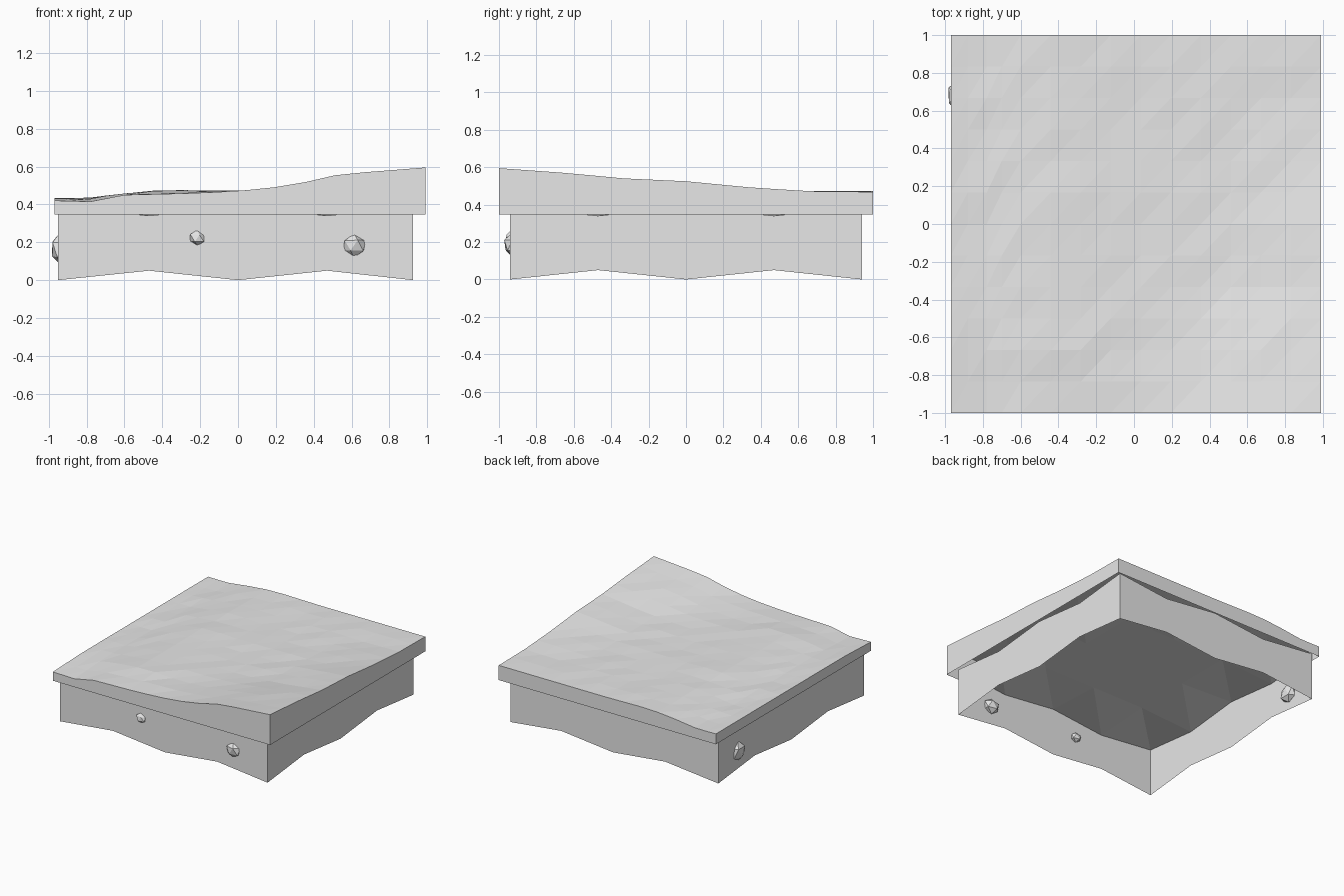
import bpy, bmesh, random
from mathutils import Vector

cube = bpy.data.objects.get("Cube")
if cube:
    bpy.data.objects.remove(cube, do_unlink=True)
random.seed(4)

# Single stone grey material
grey = bpy.data.materials.new("light_grey")
grey.use_nodes = True
colour = (0.8, 0.8, 0.8, 1)
grey.diffuse_color = colour
grey.node_tree.nodes["Principled BSDF"].inputs["Base Color"].default_value = colour

X0, X1, Y0, Y1 = -0.97, 0.99, -1.0, 1.0          # slab edges
WX0, WX1, WY0, WY1 = -0.95, 0.925, -0.94, 0.94   # wall planes
RIM = 0.348


def finish(bm, name):
    mesh = bpy.data.meshes.new(name)
    bm.to_mesh(mesh)
    bm.free()
    mesh.materials.append(grey)
    obj = bpy.data.objects.new(name, mesh)
    bpy.context.collection.objects.link(obj)


def lerp_profile(points, t):
    for (a, u), (b, v) in zip(points, points[1:]):
        if t <= b:
            return u + (v - u) * max(0, t - a) / (b - a)
    return points[-1][1]


def sheet(bm, xs, ys, height, up=True):
    """Triangulated height field; returns its rows of vertices."""
    rows = [[bm.verts.new((x, y, height(x, y))) for x in xs] for y in ys]
    for j in range(len(ys) - 1):
        for i in range(len(xs) - 1):
            a, b = rows[j][i], rows[j][i + 1]
            d, c = rows[j + 1][i], rows[j + 1][i + 1]
            for tri in ((a, b, c), (a, c, d)):
                bm.faces.new(tri if up else tri[::-1])
    return rows


# Terrain: height profiles along x at several depths, a hill rising front right
LEFT = [(-0.97, .433), (-0.8, .43), (-0.6, .455), (-0.38, .475), (0, .468)]
PROFILES = [
    (-1, [(-0.97, .42), (-0.78, .415), (-0.6, .45), (-0.2, .46), (0.1, .478),
          (0.3, .505), (0.54, .56), (0.8, .58), (0.99, .595)]),
    (-0.65, LEFT + [(0.3, .482), (0.54, .525), (0.99, .57)]),
    (-0.33, LEFT + [(0.53, .487), (0.99, .54)]),
    (0, LEFT + [(0.55, .48), (0.99, .525)]),
    (0.33, LEFT + [(0.6, .475), (0.99, .493)]),
    (0.65, LEFT + [(0.99, .472)]),
    (1, LEFT + [(0.99, .468)])]


def terrain(x, y):
    z = lerp_profile([(depth, lerp_profile(p, x)) for depth, p in PROFILES], y)
    inside = X0 < x < X1 and Y0 < y < Y1
    return z + (random.uniform(-0.004, 0.004) if inside else 0)


xs = [X0, -0.88, -0.78, -0.7, -0.6] + [-0.6 + (X1 + 0.6) * k / 10 for k in range(1, 10)] + [X1]
ys = [Y0 + (Y1 - Y0) * k / 12 for k in range(13)]
bm = bmesh.new()
rows = sheet(bm, xs, ys, terrain)

# Rim dropped from the terrain border, open underneath
border = rows[0] + [r[-1] for r in rows[1:]] + rows[-1][-2::-1] + [r[0] for r in rows[-2:0:-1]]
low = [bm.verts.new((v.co.x, v.co.y, RIM)) for v in border]
for k in range(len(border)):
    n = (k + 1) % len(border)
    bm.faces.new((border[k], low[k], low[n], border[n]))
finish(bm, "ground_slab")

# Base: walls with wavy lower and upper edges, capped on top, open below
WAVE = 0.47


def cap_height(x, y):
    if x in (WX0, WX1) or y in (WY0, WY1):
        return 0.34 if WAVE in (abs(x), abs(y)) else 0.39
    return 0.37


bm = bmesh.new()
rows = sheet(bm, [WX0, -WAVE, 0, WAVE, WX1], [WY0, -WAVE, 0, WAVE, WY1], cap_height)
border = rows[0] + [r[-1] for r in rows[1:]] + rows[-1][-2::-1] + [r[0] for r in rows[-2:0:-1]]
low = [bm.verts.new((v.co.x, v.co.y, 0.05 * (k % 2))) for k, v in enumerate(border)]
for k in range(len(border)):
    n = (k + 1) % len(border)
    bm.faces.new((border[k], low[k], low[n], border[n]))
finish(bm, "base_block")


# Faceted stones embedded in the walls
def stone(name, centre, size):
    bm = bmesh.new()
    bmesh.ops.create_icosphere(bm, subdivisions=1, radius=1)
    for v in bm.verts:
        v.co *= random.uniform(0.95, 1.2)
        v.co = Vector(centre) + v.co * Vector(size)
    finish(bm, name)


stone("front_large_stone", (0.612, -0.93, 0.182), (0.064, 0.042, 0.056))
stone("front_small_stone", (-0.215, -0.935, 0.222), (0.043, 0.03, 0.037))
stone("side_stone", (-0.94, 0.68, 0.16), (0.048, 0.07, 0.078))
